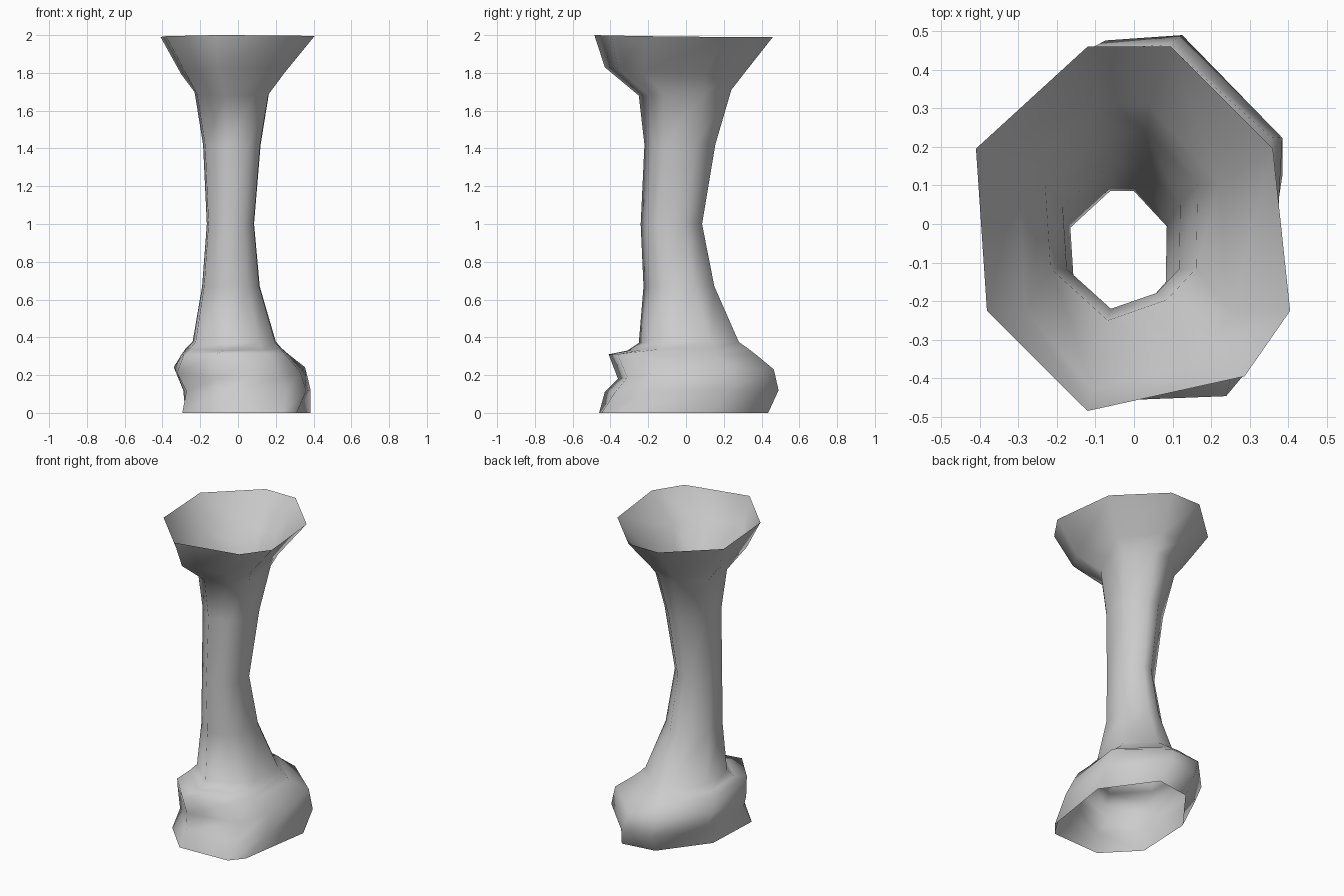
import bpy, bmesh

# Unit octagons, ordered from back-left clockwise seen from above
FLARE = [(-.29, 1), (.24, 1), (.89, .44), (1, -.45), (.71, -.81), (-.29, -1), (-.93, -.45), (-1, .44)]
NECK = [(-.18, 1), (.32, 1), (1, .44), (.98, -.45), (.6, -.78), (-.18, -1), (-.93, -.45), (-1, .42)]
BODY = [(-.36, .97), (.23, 1), (1, .42), (.93, -.5), (.62, -.88), (-.36, -1), (-.95, -.52), (-1, .4)]
FOOT = [(-.31, .93), (.34, 1), (1, .31), (.78, -.78), (.57, -.97), (-.43, -1), (-1, -.55), (-.95, .29)]

# shape, x min, x max, y min, y max, z at front, z at sides, z at back
RINGS = [
    (FOOT, -.295, .385, -.46, .435, 0, 0, 0),
    (BODY, -.29, .385, -.43, .49, .11, .12, .12),
    (BODY, -.34, .355, -.36, .465, .18, .25, .23),
    (BODY, -.30, .27, -.41, .375, .31, .31, .305),
    (NECK, -.275, .23, -.31, .33, .33, .345, .34),
    (NECK, -.24, .20, -.25, .28, .37, .38, .375),
    (NECK, -.19, .115, -.225, .15, .67, .67, .67),
    (NECK, -.165, .085, -.24, .085, 1, 1, 1),
    (NECK, -.185, .12, -.22, .155, 1.42, 1.42, 1.42),
    (NECK, -.23, .165, -.25, .24, 1.68, 1.69, 1.71),
    (FLARE, -.30, .25, -.43, .31, 1.83, 1.785, 1.80),
    (FLARE, -.41, .405, -.485, .46, 2, 1.99, 1.99),
]


def make_ring(bm, shape, x0, x1, y0, y1, zf, zs, zb):
    verts = []
    for u, v in shape:
        z = zs + (zb - zs) * max(v, 0) + (zf - zs) * max(-v, 0)
        verts.append(bm.verts.new(((x0 + x1) / 2 + u * (x1 - x0) / 2,
                                   (y0 + y1) / 2 + v * (y1 - y0) / 2, z)))
    return verts


# Open eight-sided hollow stand, skinned ring to ring
bm = bmesh.new()
rings = [make_ring(bm, *r) for r in RINGS]
for low, high in zip(rings, rings[1:]):
    for i in range(8):
        j = (i + 1) % 8
        bm.faces.new((low[j], low[i], high[i], high[j]))
bmesh.ops.recalc_face_normals(bm, faces=bm.faces)
for f in bm.faces:
    f.smooth = True
mesh = bpy.data.meshes.new("flared_pedestal")
bm.to_mesh(mesh)
bm.free()
obj = bpy.data.objects.new("flared_pedestal", mesh)
bpy.context.collection.objects.link(obj)
